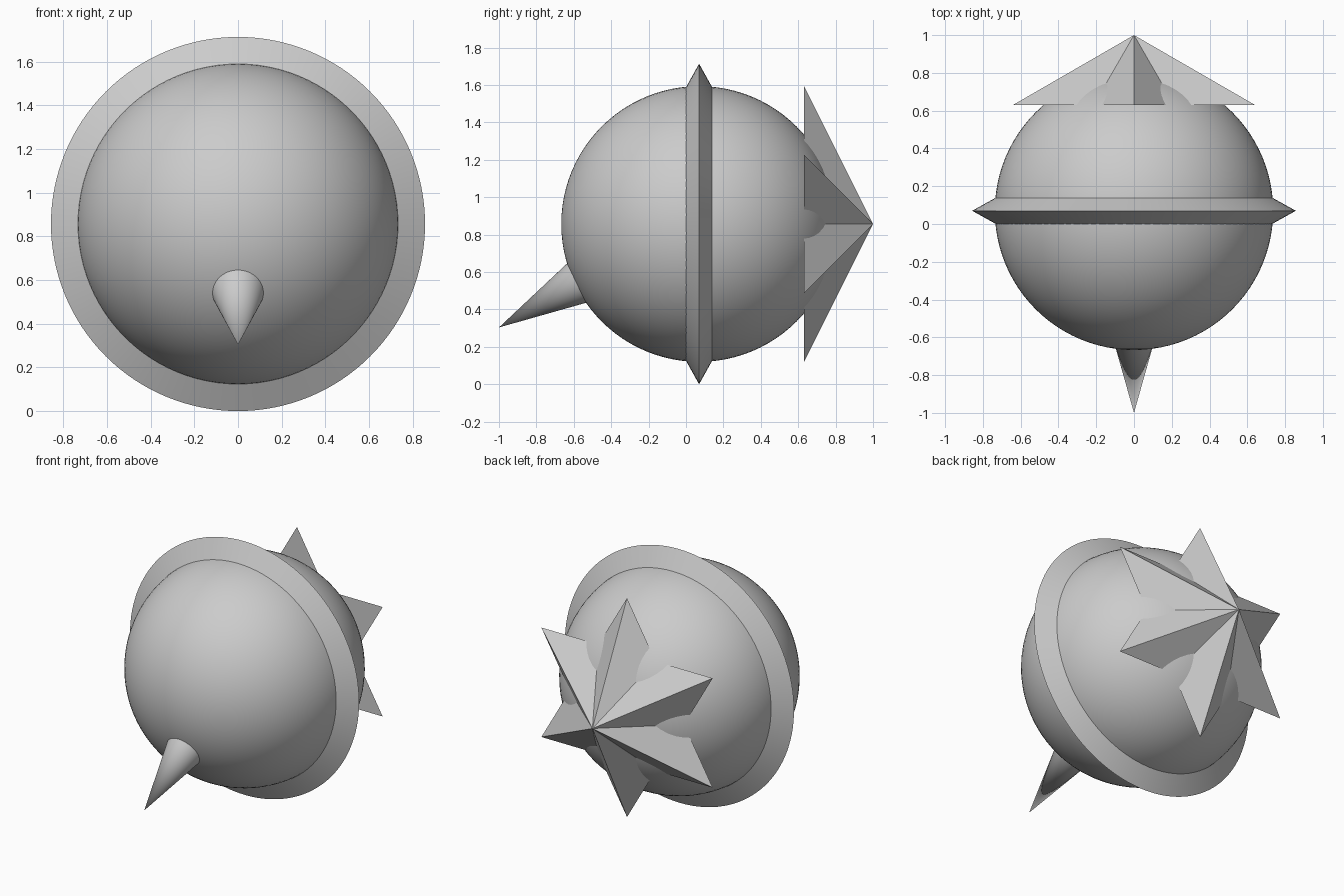
import bpy, math
from mathutils import Vector

if "Cube" in bpy.data.objects:
    bpy.data.objects.remove(bpy.data.objects["Cube"])

CY, CZ = 0.07, 0.857      # centre of the ball


def mesh_object(name, verts, faces):
    mesh = bpy.data.meshes.new(name)
    mesh.from_pydata(verts, [], faces)
    mesh.update()
    obj = bpy.data.objects.new(name, mesh)
    bpy.context.collection.objects.link(obj)
    return obj


def smooth(obj):
    bpy.ops.object.select_all(action='DESELECT')
    obj.select_set(True)
    bpy.context.view_layer.objects.active = obj
    bpy.ops.object.shade_smooth_by_angle(angle=math.radians(30))


# Round body
bpy.ops.mesh.primitive_uv_sphere_add(segments=96, ring_count=48, radius=0.737,
                                     location=(0, CY, CZ), rotation=(math.pi / 2, 0, 0))
body = bpy.context.object
body.name = "body_ball"
smooth(body)

# Sharp-edged band around the middle: triangular profile swept about y
profile = [(0.731, -0.07), (0.857, 0.0), (0.731, 0.07)]
n, m = 128, len(profile)
verts = [(r * math.cos(2 * math.pi * i / n), CY + y, CZ + r * math.sin(2 * math.pi * i / n))
         for i in range(n) for r, y in profile]
faces = [(i * m + j, i * m + (j + 1) % m, ((i + 1) % n) * m + (j + 1) % m, ((i + 1) % n) * m + j)
         for i in range(n) for j in range(m)]
smooth(mesh_object("middle_band", verts, faces))

# Nose spike at the front, pointing forward and down
tip = Vector((0, -1.0, 0.304))
angle, length = math.radians(29.5), 0.58
axis = Vector((0, math.cos(angle), math.sin(angle)))
bpy.ops.mesh.primitive_cone_add(vertices=64, radius1=length * math.tan(math.radians(13.7)),
                                radius2=0, depth=length, location=tip + axis * length / 2)
nose = bpy.context.object
nose.name = "nose_spike"
nose.rotation_euler = (-axis).to_track_quat('Z', 'Y').to_euler()
smooth(nose)

# Six-pointed star pyramid at the back
outer, inner, base_y = 0.74, 0.74 / math.sqrt(3), 0.63
rim = []
for i in range(12):
    a = math.pi / 2 + i * math.pi / 6
    r = inner if i % 2 else outer
    rim.append((r * math.cos(a), base_y, CZ + r * math.sin(a)))
faces = [(i, 12, (i + 1) % 12) for i in range(12)] + [tuple(range(12))]
mesh_object("tail_star", rim + [(0, 1.0, CZ)], faces)
